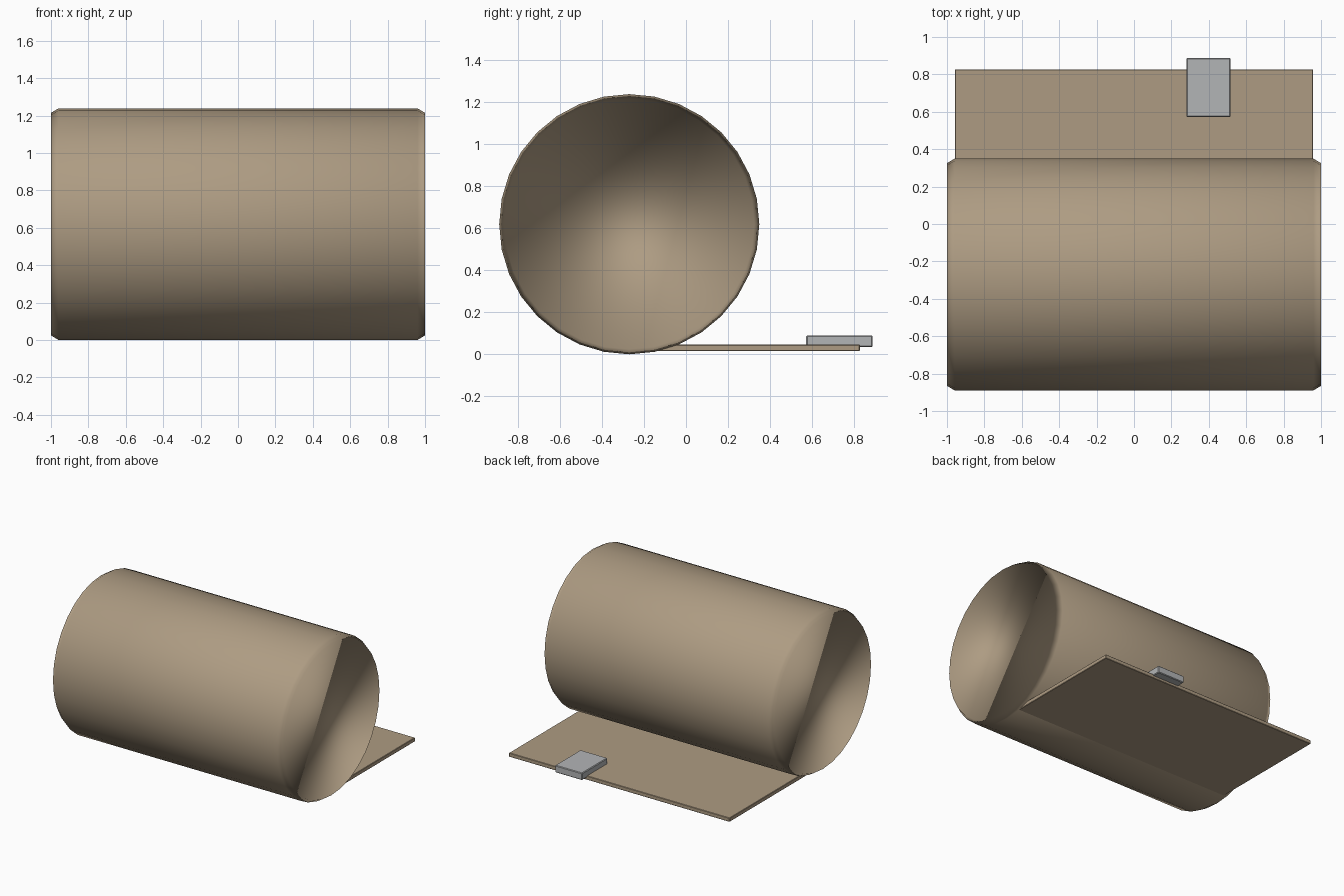
import bpy, math

if "Cube" in bpy.data.objects:
    bpy.data.objects.remove(bpy.data.objects["Cube"])


def material(name, rgb):
    m = bpy.data.materials.new(name)
    m.diffuse_color = (*rgb, 1)
    m.use_nodes = True
    m.node_tree.nodes["Principled BSDF"].inputs["Base Color"].default_value = m.diffuse_color
    return m


brown = material("kraft brown", (0.42, 0.33, 0.225))
grey = material("light grey", (0.45, 0.46, 0.47))


def bevel(obj, width):
    mod = obj.modifiers.new("bevel", "BEVEL")
    mod.width = width
    mod.segments = 1


def box(name, x, y, z, mat, width):
    """Box from (min, max) pairs on each axis."""
    bpy.ops.mesh.primitive_cube_add(size=1, location=[sum(p) / 2 for p in (x, y, z)])
    obj = bpy.context.object
    obj.name = name
    obj.scale = [p[1] - p[0] for p in (x, y, z)]
    bpy.ops.object.transform_apply(location=False, rotation=False, scale=True)
    obj.data.materials.append(mat)
    bevel(obj, width)
    return obj


# Rolled bundle: 32-sided profile along x with chamfered ends, fully smooth
SIDES, RADIUS, RIM = 32, 0.619, 0.595
CY, CZ = -0.27, 0.619
rings = [(-1, RIM), (-0.96, RADIUS), (0.96, RADIUS), (1, RIM)]
verts, faces = [], []
for x, r in rings:
    for i in range(SIDES):
        a = 2 * math.pi * i / SIDES
        verts.append((x, CY + r * math.cos(a), CZ + r * math.sin(a)))
for k in range(len(rings) - 1):
    for i in range(SIDES):
        j = (i + 1) % SIDES
        a, b = k * SIDES, (k + 1) * SIDES
        faces.append((a + i, a + j, b + j, b + i)[::-1])
faces.append(tuple(range(SIDES))[::-1])
faces.append(tuple(range(3 * SIDES, 4 * SIDES)))
mesh = bpy.data.meshes.new("roll")
mesh.from_pydata(verts, [], faces)
mesh.materials.append(brown)
mesh.shade_smooth()
roll = bpy.data.objects.new("roll", mesh)
bpy.context.collection.objects.link(roll)

# Loose flap lying behind the roll
box("flap", (-0.957, 0.957), (-0.27, 0.827), (0.015, 0.046), brown, 0.003)

# Clip on the edge of the flap
box("clip", (0.28, 0.516), (0.572, 0.888), (0.034, 0.09), grey, 0.005)
